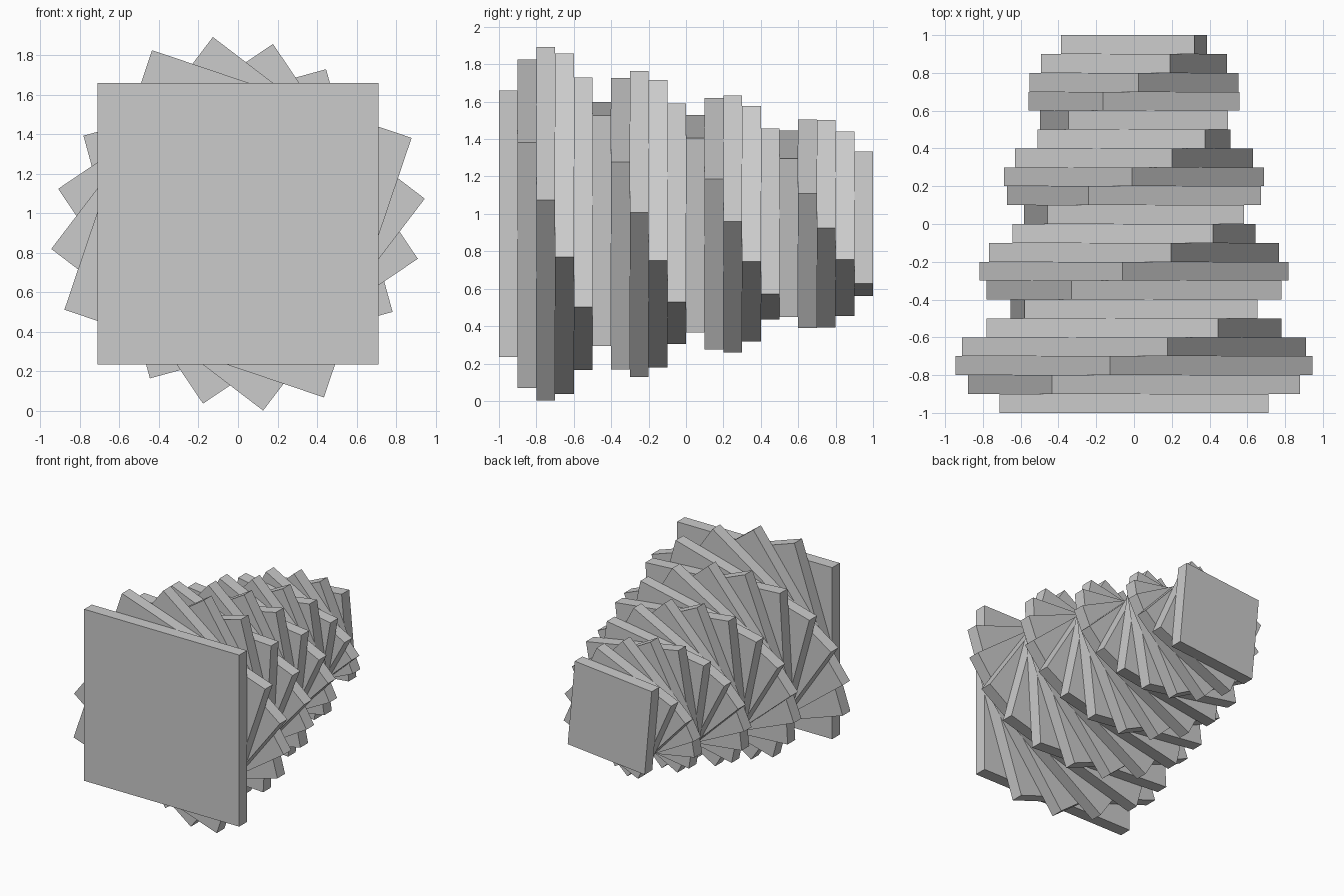
import bpy
import math

if "Cube" in bpy.data.objects:
    bpy.data.objects.remove(bpy.data.objects["Cube"])

COUNT = 20
THICK = 0.1
STEP = math.radians(18.67)      # twist per slab
FIRST, LAST = 1.423, 0.709      # side of the front and back squares
CENTRE_Z = 0.947

# stack of square slabs from front to back, each turned and a little smaller
for i in range(COUNT):
    side = FIRST + (LAST - FIRST) * i / (COUNT - 1)
    y = -1 + THICK * (i + 0.5)
    bpy.ops.mesh.primitive_cube_add(size=1, location=(0, y, CENTRE_Z),
                                    rotation=(0, i * STEP, 0))
    slab = bpy.context.object
    slab.name = f"twisted_slab_{i + 1:02d}"
    slab.scale = (side, THICK, side)
